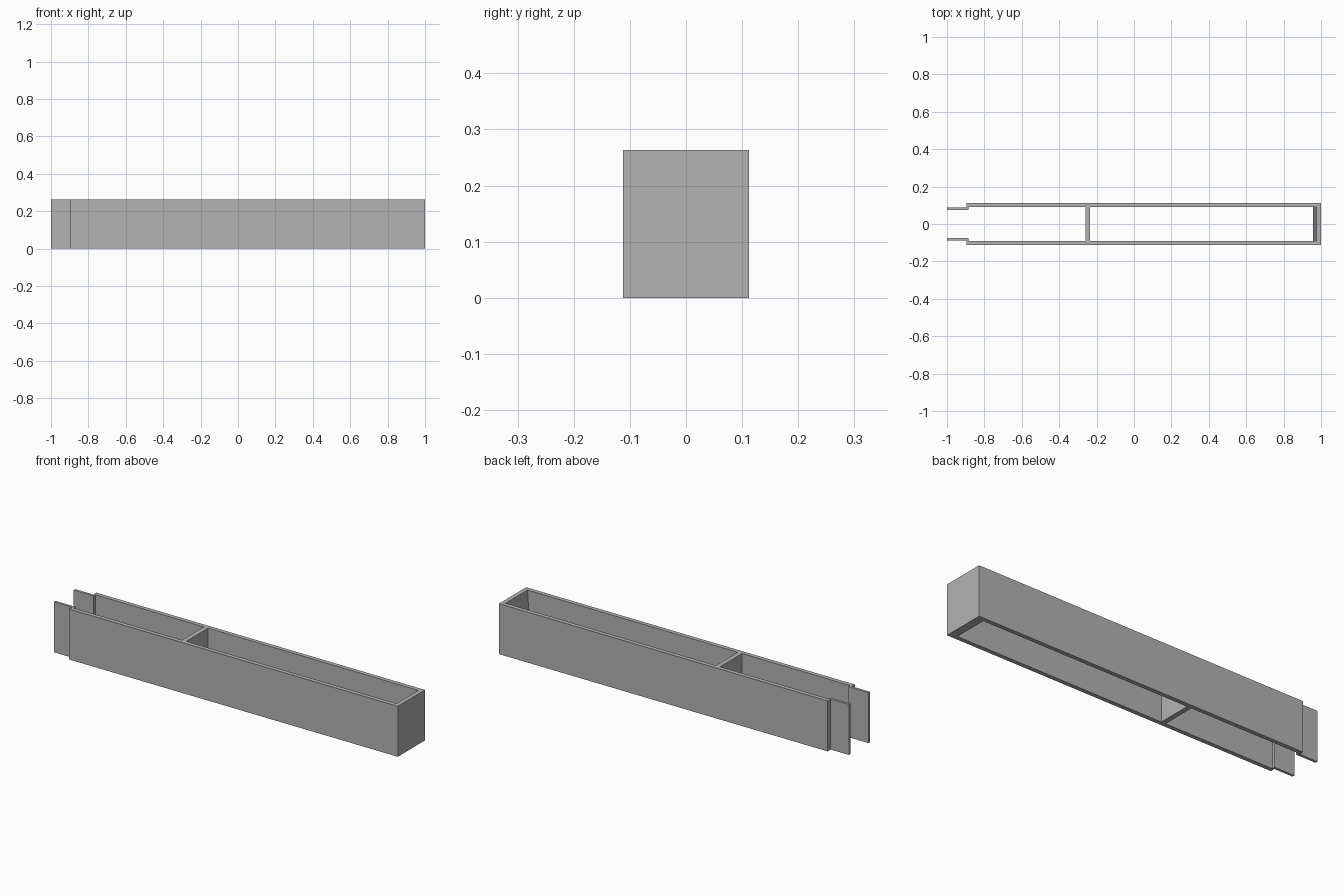
import bpy
import bmesh

HEIGHT = 0.263

if "Cube" in bpy.data.objects:
    bpy.data.objects.remove(bpy.data.objects["Cube"], do_unlink=True)

grey = bpy.data.materials.new("plain grey")
grey.use_nodes = True
grey.diffuse_color = (0.45, 0.45, 0.45, 1)
grey.node_tree.nodes["Principled BSDF"].inputs["Base Color"].default_value = grey.diffuse_color


def prism(name, bottom, top):
    """Upright solid between two matching outlines."""
    bm = bmesh.new()
    low = [bm.verts.new((x, y, 0)) for x, y in bottom]
    high = [bm.verts.new((x, y, HEIGHT)) for x, y in top]
    bm.faces.new(low[::-1])
    bm.faces.new(high)
    for i in range(len(low)):
        j = (i + 1) % len(low)
        bm.faces.new((low[i], low[j], high[j], high[i]))
    bmesh.ops.recalc_face_normals(bm, faces=bm.faces)
    mesh = bpy.data.meshes.new(name)
    bm.to_mesh(mesh)
    bm.free()
    mesh.materials.append(grey)
    obj = bpy.data.objects.new(name, mesh)
    bpy.context.collection.objects.link(obj)
    return obj


def channel_outline(end_x):
    """U-shaped channel with a thin stepped tongue on each open end."""
    half = [(1, 0.112), (-0.895, 0.112), (-0.895, 0.087), (-1, 0.087),
            (-1, 0.074), (-0.885, 0.074), (-0.885, 0.09), (end_x, 0.09)]
    return half + [(x, -y) for x, y in reversed(half)]


# Channel body, its closed end wall thicker at the foot
prism("channel_body", channel_outline(0.957), channel_outline(0.977))

# Cross wall between the two long sides
wall = [(-0.26, -0.09), (-0.235, -0.09), (-0.235, 0.09), (-0.26, 0.09)]
prism("cross_wall", wall, wall)
